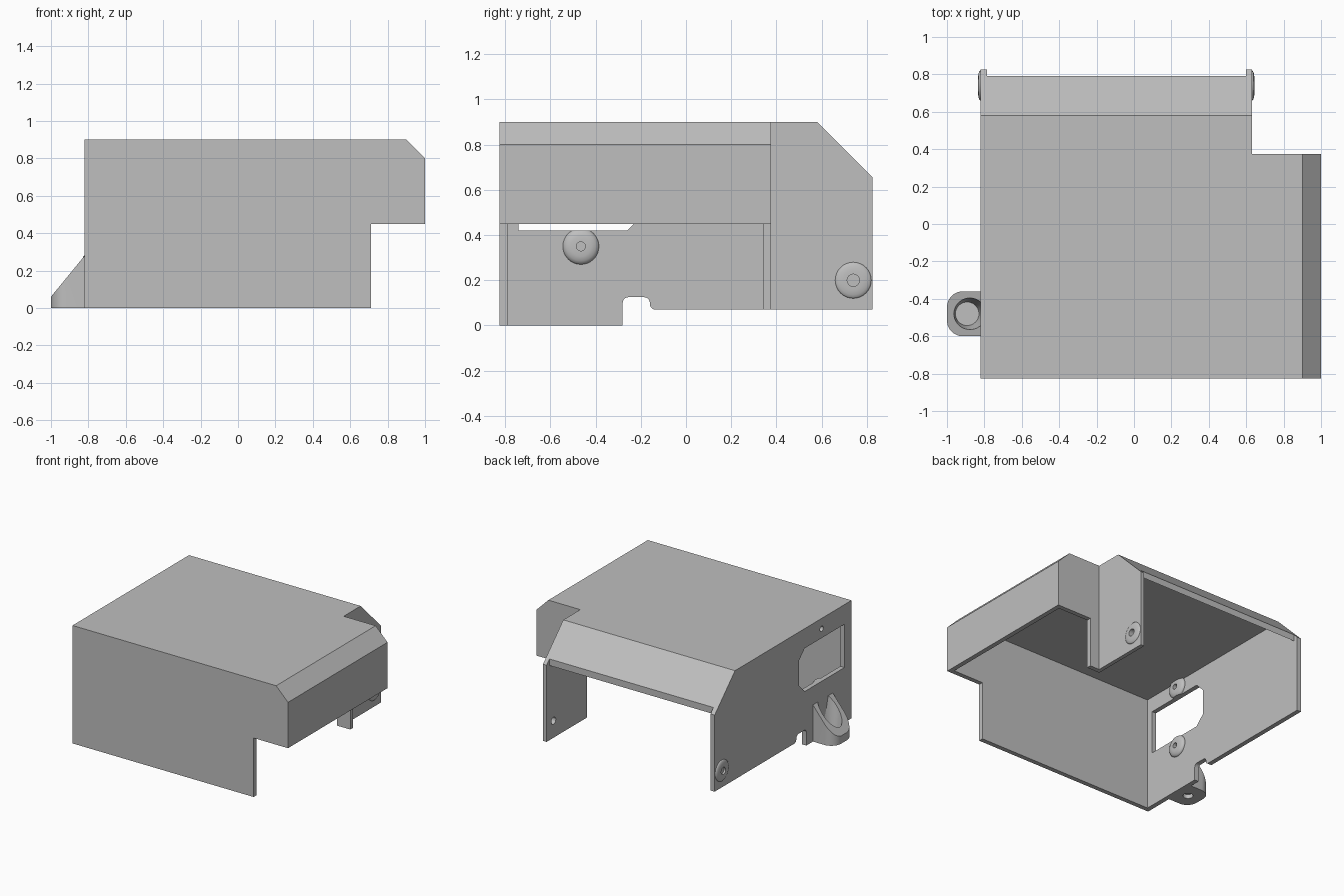
import bpy, bmesh
from math import sin, cos, radians, pi
from mathutils import Matrix, Vector

cube = bpy.data.objects.get("Cube")
if cube:
    bpy.data.objects.remove(cube, do_unlink=True)

grey = bpy.data.materials.new("light grey plastic")
grey.use_nodes = True
COLOUR = (0.52, 0.52, 0.52, 1)
grey.diffuse_color = COLOUR
grey.node_tree.nodes["Principled BSDF"].inputs["Base Color"].default_value = COLOUR

T = 0.035                      # wall thickness
LEFT, RIGHT = -0.82, 0.63      # outer faces of the side walls
FRONT, BACK, TOP = -0.825, 0.825, 0.9
POD_BACK = 0.375


def finish(bm, name):
    bmesh.ops.recalc_face_normals(bm, faces=bm.faces)
    mesh = bpy.data.meshes.new(name)
    bm.to_mesh(mesh)
    bm.free()
    obj = bpy.data.objects.new(name, mesh)
    bpy.context.collection.objects.link(obj)
    mesh.materials.append(grey)
    return obj


def prism(name, outline, axis, start, end):
    """Extrude a flat outline along one axis; other axes keep their order."""
    def place(p, d):
        co = list(p)
        co.insert("xyz".index(axis), d)
        return co
    bm = bmesh.new()
    face = bm.faces.new([bm.verts.new(place(p, start)) for p in outline])
    new = bmesh.ops.extrude_face_region(bm, geom=[face])["geom"]
    shift = Vector(place((0, 0), end - start))
    bmesh.ops.translate(bm, verts=[v for v in new if isinstance(v, bmesh.types.BMVert)], vec=shift)
    return finish(bm, name)


def lathe(name, profile, centre, direction, steps=32):
    """Spin a closed (radius, height) profile around a direction."""
    bm = bmesh.new()
    rings = [[bm.verts.new((r * cos(2 * pi * i / steps), r * sin(2 * pi * i / steps), h))
              for i in range(steps)] for r, h in profile]
    for a, b in zip(rings, rings[1:] + rings[:1]):
        for i in range(steps):
            j = (i + 1) % steps
            bm.faces.new((a[i], a[j], b[j], b[i]))
    turn = Vector((0, 0, 1)).rotation_difference(Vector(direction)).to_matrix().to_4x4()
    bm.transform(Matrix.Translation(centre) @ turn)
    return finish(bm, name)


def cone(r1, r2, length, centre, direction=(0, 0, 1)):
    bm = bmesh.new()
    bmesh.ops.create_cone(bm, cap_ends=True, segments=32, radius1=r1, radius2=r2, depth=length)
    turn = Vector((0, 0, 1)).rotation_difference(Vector(direction)).to_matrix().to_4x4()
    bm.transform(Matrix.Translation(centre) @ turn)
    return finish(bm, "cutter")


def cut(obj, *cutters):
    bpy.context.view_layer.objects.active = obj
    for cutter in cutters:
        cutter.hide_render = True
        mod = obj.modifiers.new("cut", "BOOLEAN")
        mod.operation, mod.solver, mod.object = "DIFFERENCE", "EXACT", cutter
        bpy.ops.object.modifier_apply(modifier=mod.name)
        bpy.data.objects.remove(cutter, do_unlink=True)


def smooth(obj, angle=35):
    bpy.ops.object.select_all(action="DESELECT")
    obj.select_set(True)
    bpy.context.view_layer.objects.active = obj
    bpy.ops.object.shade_smooth_by_angle(angle=radians(angle))


def arc(cx, cy, r, a0, a1, n=6):
    return [(cx + r * cos(radians(a0 + (a1 - a0) * i / n)),
             cy + r * sin(radians(a0 + (a1 - a0) * i / n))) for i in range(n + 1)]


# Front plate, reaching across the overhanging side pod
pod_edge = [(0.9, TOP), (1, 0.8), (1, 0.45), (0.71, 0.45)]
prism("front_plate", pod_edge + [(0.71, 0), (LEFT, 0), (LEFT, TOP)], "y", FRONT, FRONT + T)

# Pod: back plate with a narrow leg, and the bevelled outer shell
prism("pod_back_plate", pod_edge + [(0.71, 0.07), (RIGHT - 0.03, 0.07), (RIGHT - 0.03, TOP)],
      "y", POD_BACK - T, POD_BACK)
prism("pod_shell", [(RIGHT - 0.03, TOP), (0.9, TOP), (1, 0.8), (1, 0.45), (1 - T, 0.45),
                    (1 - T, 0.785), (0.885, TOP - T), (RIGHT - 0.03, TOP - T)],
      "y", FRONT + T, POD_BACK - T)

# Roof with its sloping rear
prism("roof", [(FRONT + T, TOP), (0.58, TOP), (0.79, 0.69), (0.79, 0.64),
               (0.565, TOP - T), (FRONT + T, TOP - T)], "x", LEFT + T, RIGHT - 0.03)

# Side walls
slope = [(0.58, TOP), (BACK, 0.655), (BACK, 0.07)]
notch = (arc(-0.135, 0.095, 0.025, 270, 180) + arc(-0.185, 0.1, 0.025, 0, 90)
         + arc(-0.255, 0.1, 0.025, 90, 180))
side_wall = prism("socket_side_wall", slope + notch + [(-0.28, 0), (FRONT + T, 0), (FRONT + T, TOP)],
                  "x", LEFT, LEFT + T)
rear_wall = prism("rear_side_wall", slope + [(POD_BACK, 0.07), (POD_BACK, TOP)],
                  "x", RIGHT - 0.03, RIGHT)

# Socket opening and screw holes
SY, SZ, C = -0.465, 0.585, 0.07
y0, y1, z0, z1 = SY - 0.275, SY + 0.275, SZ - 0.165, SZ + 0.165


def socket_cutter():
    return prism("cutter", [(y0, z0), (y1 - C, z0), (y1, z0 + C), (y1, z1 - C), (y1 - C, z1), (y0, z1)],
                 "x", LEFT - 0.1, LEFT + 0.2)


X = (1, 0, 0)
screw_heights = (SZ - 0.235, SZ + 0.235)
cut(side_wall, socket_cutter(), cone(0.027, 0.027, 0.2, (LEFT, 0.74, 0.2), X),
    *[cone(0.02, 0.02, 0.2, (LEFT, SY, z), X) for z in screw_heights])
cut(rear_wall, cone(0.027, 0.027, 0.2, (RIGHT, 0.74, 0.2), X))
smooth(side_wall)


# Domed bosses around the screw holes
def boss(name, centre, direction, hole, height):
    dome = [(hole, -0.004), (0.08, -0.004), (0.08, height * 0.2), (0.075, height * 0.5),
            (0.064, height * 0.8), (0.045, height), (hole, height)]
    obj = lathe(name, dome, centre, direction)
    smooth(obj, 50)
    return obj


boss("rear_boss_socket_side", (LEFT, 0.74, 0.2), (-1, 0, 0), 0.027, 0.014)
boss("rear_boss_pod_side", (RIGHT, 0.74, 0.2), X, 0.027, 0.014)
for label, z in zip(("lower", "upper"), screw_heights):
    inner = boss(label + "_socket_boss", (LEFT + T, SY, z), X, 0.02, 0.025)
    cut(inner, socket_cutter())

# Mounting foot with rounded corners, sloped top and conical screw pocket
FY, R = -0.48, 0.085
foot = prism("mounting_foot", [(LEFT, FY - 0.12), (LEFT, FY + 0.12)]
             + arc(-1 + R, FY + 0.12 - R, R, 90, 180, 10) + arc(-1 + R, FY - 0.12 + R, R, 180, 270, 10),
             "z", 0, 0.28)
cut(foot, prism("cutter", [(-1.1, -0.062), (LEFT + 0.02, 0.304), (LEFT + 0.02, 0.5), (-1.1, 0.5)],
                "y", FY - 0.3, FY + 0.3),
    cone(0.063, 0.1, 0.26, (-0.892, FY, 0.18)),
    cone(0.035, 0.035, 0.06, (-0.892, FY, 0)))
smooth(foot)
